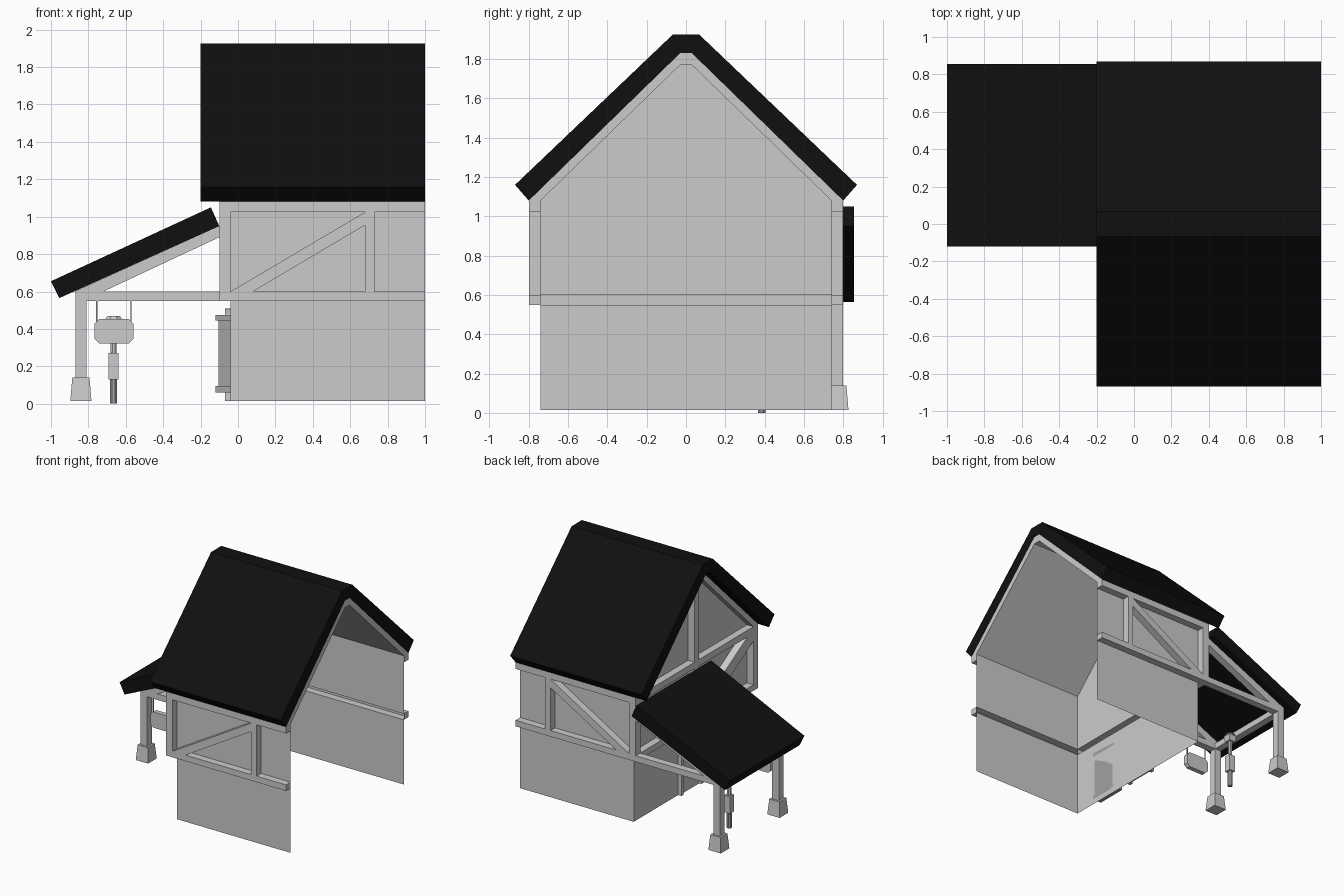
import bpy, bmesh, math
from mathutils import Vector

cube = bpy.data.objects.get("Cube")
if cube:
    bpy.data.objects.remove(cube, do_unlink=True)


def material(name, value):
    m = bpy.data.materials.new(name)
    m.use_nodes = True
    colour = (value, value, value, 1)
    m.diffuse_color = colour
    m.node_tree.nodes["Principled BSDF"].inputs["Base Color"].default_value = colour
    return m


GREY = material("pale grey", 0.6)
DARK = material("mid grey", 0.36)
BLACK = material("roof black", 0.005)


def finish(name, bm, mat):
    bmesh.ops.recalc_face_normals(bm, faces=bm.faces)
    mesh = bpy.data.meshes.new(name)
    bm.to_mesh(mesh)
    bm.free()
    mesh.materials.append(mat)
    obj = bpy.data.objects.new(name, mesh)
    bpy.context.collection.objects.link(obj)
    return obj


def prism(name, outline, axis, a, b, mat=GREY):
    """Extrude a 2D outline along an axis: x uses (y, z), y uses (x, z)."""
    bm = bmesh.new()

    def place(p, t):
        return (t, p[0], p[1]) if axis == "x" else (p[0], t, p[1])
    low = [bm.verts.new(place(p, a)) for p in outline]
    if a == b:
        bm.faces.new(low)
        return finish(name, bm, mat)
    high = [bm.verts.new(place(p, b)) for p in outline]
    bm.faces.new(low)
    bm.faces.new(high)
    n = len(outline)
    for i in range(n):
        j = (i + 1) % n
        bm.faces.new((low[i], low[j], high[j], high[i]))
    return finish(name, bm, mat)


def box(name, x, y, z, mat=GREY, open_side=None):
    """Box from ranges; open_side is a direction whose face is left off."""
    bm = bmesh.new()
    bmesh.ops.create_cube(bm, size=1)
    if open_side:
        d = Vector(open_side)
        gone = [f for f in bm.faces if f.normal.dot(d) > 0.9]
        bmesh.ops.delete(bm, geom=gone, context="FACES")
    for v in bm.verts:
        v.co = [(r[0] + r[1]) / 2 + c * (r[1] - r[0]) for r, c in zip((x, y, z), v.co)]
    return finish(name, bm, mat)


def taper(name, x, y, z0, z1, r0, r1, sides=4, mat=GREY):
    bm = bmesh.new()
    bmesh.ops.create_cone(bm, cap_ends=True, segments=sides, radius1=r0, radius2=r1, depth=z1 - z0)
    turn = math.pi / sides
    for v in bm.verts:
        px, py, pz = v.co
        v.co = (x + px * math.cos(turn) - py * math.sin(turn),
                y + px * math.sin(turn) + py * math.cos(turn), pz + (z0 + z1) / 2)
    return finish(name, bm, mat)


# Main dimensions: wall planes, outer frame faces and levels
WX, FX, END = -0.04, -0.1, 1.0
WY, FY = 0.74, 0.8
BASE, SILL, FLOOR, TIE, PLATE = 0.015, 0.55, 0.6, 1.025, 1.08

# Door arch outline, reused for opening and frame
DOOR_Y = 0.015


def arch(half, spring, rise, steps=6):
    pts = [(DOOR_Y - half, BASE)]
    for i in range(steps + 1):
        t = math.pi * (1 - i / steps)
        pts.append((DOOR_Y + half * math.cos(t), spring + rise * math.sin(t)))
    return pts + [(DOOR_Y + half, BASE)]


outer, inner = arch(0.145, 0.45, 0.06), arch(0.115, 0.42, 0.045)

# Long walls with their timber framing, front and back
for side, label in ((-1, "front"), (1, "back")):
    wall, face = side * WY, side * FY
    span = sorted((wall, face))
    for part, z0, z1 in (("lower", BASE, SILL), ("upper", FLOOR, PLATE)):
        prism(f"{label}_{part}_wall", [(WX, z0), (END, z0), (END, z1), (WX, z1)], "y", wall, wall)
    box(f"{label}_sill_beam", (FX, END), span, (SILL, FLOOR), open_side=(0, -side, 0))
    box(f"{label}_wall_plate", (FX, END), span, (TIE, PLATE))
    box(f"{label}_corner_post", (FX, WX), span, (FLOOR, TIE))
    box(f"{label}_middle_post", (0.68, 0.73), span, (FLOOR, TIE))
    prism(f"{label}_brace", [(WX, FLOOR), (0.08, FLOOR), (0.68, 0.955), (0.68, TIE)], "y", *span)

    # Ceiling slab under each roof slope, and the gable brace
    prism(f"{label}_rafter_slab", [(side * 0.8, PLATE), (side * 0.03, 1.83), (side * 0.03, 1.77),
                                   (side * 0.74, PLATE)], "x", FX, END)
    prism(f"{label}_gable_brace", [(side * 0.03, FLOOR), (side * 0.12, FLOOR), (side * WY, 0.96),
                                   (side * WY, TIE), (side * 0.66, TIE), (side * 0.03, 0.66)],
          "x", FX, WX)

# End wall: lower part pierced by the doorway, upper gable panel
prism("end_lower_wall", [(-WY, BASE)] + outer + [(WY, BASE), (WY, SILL), (-WY, SILL)], "x", WX, WX)
prism("end_gable_wall", [(-WY, FLOOR), (WY, FLOOR), (WY, PLATE), (0.03, 1.77), (-0.03, 1.77),
                         (-WY, PLATE)], "x", WX, WX)
prism("door_frame", outer + inner[::-1], "x", -0.07, WX)
prism("door_panel", inner, "x", -0.05, WX)

# End wall timbers
box("end_sill_beam", (FX, WX), (-WY, WY), (SILL, FLOOR), open_side=(1, 0, 0))
box("end_tie_beam", (FX, WX), (-WY, WY), (TIE, PLATE))
box("gable_post", (FX, WX), (-0.03, 0.03), (FLOOR, 1.77))
box("ridge_beam", (FX, END), (-0.03, 0.03), (1.77, 1.83))

# Small window beside the door, with head and sill
box("window_body", (-0.105, WX), (-0.53, -0.31), (0.09, 0.45), DARK)
for label, z in (("sill", (0.06, 0.095)), ("head", (0.445, 0.475))):
    box(f"window_{label}", (-0.12, WX), (-0.55, -0.29), z, DARK)

# Main roof
half = [(0.03, 1.83), (0.8, PLATE), (0.87, 1.16), (0.067, 1.925)]
prism("main_roof", half + [(-y, z) for y, z in reversed(half)], "x", -0.2, END, BLACK)

# Lean-to roof and its two timber trestles
prism("lean_to_roof", [(-1, 0.655), (-0.145, 1.05), (-0.1, 0.95), (-0.955, 0.565)],
      "y", -0.12, 0.855, BLACK)
for y, label in ((0, "front"), (0.77, "back")):
    span = (y - 0.03, y + 0.03)
    prism(f"lean_to_{label}_rafter", [(-0.875, FLOOR), (-0.72, FLOOR), (FX, 0.89), (FX, 0.95)],
          "y", *span)
    box(f"lean_to_{label}_beam", (-0.81, FX), span, (SILL, FLOOR))
    box(f"lean_to_{label}_post", (-0.87, -0.81), span, (0.14, SILL))
    taper(f"lean_to_{label}_footing", -0.84, y, BASE, 0.14, 0.08, 0.065)
box("lean_to_cross_beam", (-0.87, -0.81), (-0.03, 0.8), (SILL, FLOOR))

# Hanging sign with chamfered corners and two cords
w, h, c = 0.105, 0.065, 0.025
plate = [(-w, -h + c), (-w + c, -h), (w - c, -h), (w, -h + c),
         (w, h - c), (w - c, h), (-w + c, h), (-w, h - c)]
prism("sign_board", [(x - 0.663, z + 0.387) for x, z in plate], "y", -0.05, -0.01)
for x, label in ((-0.755, "left"), (-0.573, "right")):
    box(f"sign_cord_{label}", (x - 0.003, x + 0.003), (-0.033, -0.027), (0.43, SILL), DARK)

# Slim pump standing under the lean-to
X, Y = -0.665, 0.385
taper("pump_rod", X, Y, 0, 0.13, 0.02, 0.02, 8, DARK)
taper("pump_body", X, Y, 0.13, 0.27, 0.038, 0.038)
taper("pump_neck", X, Y, 0.27, 0.4, 0.018, 0.018, 8)
taper("pump_head", X, Y, 0.4, 0.45, 0.04, 0.05)
taper("pump_cap", X, Y, 0.45, 0.47, 0.05, 0.035, 8)
